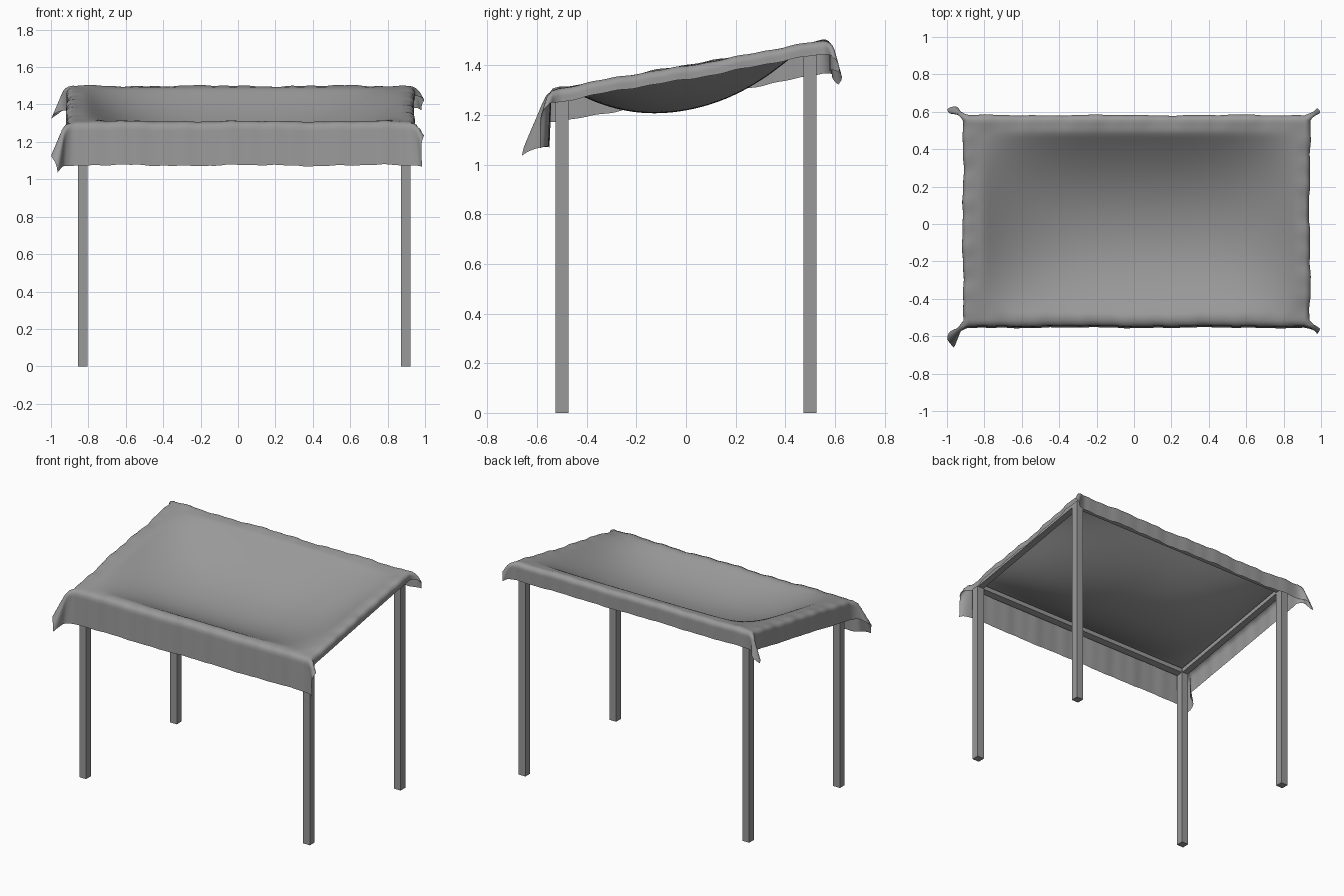
import bpy, bmesh, math
from math import sin, cos, pi, hypot

if "Cube" in bpy.data.objects:
    bpy.data.objects.remove(bpy.data.objects["Cube"])

LX, RX, FY, BY = -0.83, 0.897, -0.5, 0.5        # leg centre lines

grey = bpy.data.materials.new("dark_grey")
grey.diffuse_color = (0.32, 0.32, 0.32, 1)
grey.use_nodes = True
grey.node_tree.nodes["Principled BSDF"].inputs["Base Color"].default_value = grey.diffuse_color


def top_z(y):
    return 1.40 + 0.18 * y


def to_object(name, bm):
    me = bpy.data.meshes.new(name)
    bmesh.ops.recalc_face_normals(bm, faces=bm.faces)
    bm.to_mesh(me)
    bm.free()
    me.materials.append(grey)
    ob = bpy.data.objects.new(name, me)
    bpy.context.collection.objects.link(ob)
    return ob


def bar(name, x0, x1, y0, y1, low, high):
    """Box part with bottom and top heights given as functions of y."""
    c = [(x0, y0), (x1, y0), (x1, y1), (x0, y1)]
    bm = bmesh.new()
    a = [bm.verts.new((x, y, low(y))) for x, y in c]
    b = [bm.verts.new((x, y, high(y))) for x, y in c]
    bm.faces.new(a[::-1])
    bm.faces.new(b)
    for i in range(4):
        j = (i + 1) % 4
        bm.faces.new((a[i], a[j], b[j], b[i]))
    return to_object(name, bm)


# Legs
for sx, x in (("left", LX), ("right", RX)):
    for sy, y in (("front", FY), ("back", BY)):
        bar(f"{sy}_{sx}_leg", x - .026, x + .026, y - .026, y + .026,
            lambda q: 0.0, lambda q, y=y: top_z(y) - 0.025)

# Top frame bars
lo, hi = (lambda y: top_z(y) - 0.045), (lambda y: top_z(y) - 0.015)
for sx, x in (("left", LX), ("right", RX)):
    bar(f"{sx}_frame_bar", x - .022, x + .022, FY + .022, BY - .022, lo, hi)
for sy, y in (("front", FY), ("back", BY)):
    bar(f"{sy}_frame_bar", LX - .022, RX + .022, y - .022, y + .022, lo, hi)

# Cloth: sagging top with flaps folded over the four edges
R = 0.03
X0, X1, Y0, Y1 = -0.915 + R, 0.94 - R, -0.545 + R, 0.582 - R
FLAP = dict(left=0.15, right=0.072, front=0.25, back=0.135)


def fold(a):
    """Outward distance and drop after arc length a past the edge."""
    if a < R * pi / 2:
        return R * sin(a / R), R * (1 - cos(a / R))
    return R, R + a - R * pi / 2


def steps(lo, hi, f0, f1, n):
    m = 12
    return ([lo - f0 * (1 - i / m) for i in range(m)]
            + [lo + (hi - lo) * i / n for i in range(n)]
            + [hi + f1 * i / m for i in range(m + 1)])


def wave(t, s):
    """Irregular ripple."""
    return sin(9 * t + s) + 0.7 * sin(23 * t + 2.3 * s) + 0.5 * sin(53 * t + 4 * s)


def cloth_point(u, v):
    a, b = max(X0 - u, u - X1, 0), max(Y0 - v, v - Y1, 0)
    sx, sy = (1 if u > 0 else -1), (1 if v > 0 else -1)
    x, y = min(max(u, X0), X1), min(max(v, Y0), Y1)
    z = top_z(y)
    # belly between the bars, with a softened rim
    nx = min(abs((x - 0.033) / 0.85), 1)
    ny = min(abs(y / 0.495), 1)
    s = (1 - nx ** 3) * (1 - ny ** 2.1)
    z -= 0.19 * s * s / (s + 0.05)
    # fold over the edge, with corner tips flaring out as open loops
    (ox, dx), (oy, dy) = fold(a), fold(b)
    m, big = min(a, b), max(a, b)
    kx = 0.78 if sx > 0 else 0.54
    ky = (0.5 if sx < 0 else 0.3) if sy < 0 else 0.3
    drop = hypot(dx, dy)
    if m > 0:
        w = 0.22 * m * sin(pi * m / big) * (1 if b > a else -1)
        ox -= w
        oy += w
    # gentle puckers along the edges
    ex = max(0, 1 - min(X1 - x, x - X0) / 0.06)
    ey = max(0, 1 - min(Y1 - y, y - Y0) / 0.06)
    wx, wy = wave(x, sy + 2), wave(y, sx + 3)
    z += 0.003 * (ey * wx + ex * wy)
    ox += 0.003 * wy * min(a / R, 1) * (b == 0)
    oy += 0.002 * wx * min(b / R, 1) * (a == 0)
    if sy < 0:
        oy += 0.04 * dy
    return x + sx * (ox + kx * m), y + sy * (oy + ky * m), z - drop


us = steps(X0, X1, FLAP["left"], FLAP["right"], 90)
vs = steps(Y0, Y1, FLAP["front"], FLAP["back"], 60)
bm = bmesh.new()
grid = [[bm.verts.new(cloth_point(u, v)) for u in us] for v in vs]
for j in range(len(vs) - 1):
    for i in range(len(us) - 1):
        f = bm.faces.new((grid[j][i], grid[j][i + 1], grid[j + 1][i + 1], grid[j + 1][i]))
        f.smooth = True
to_object("canopy_cloth", bm)
